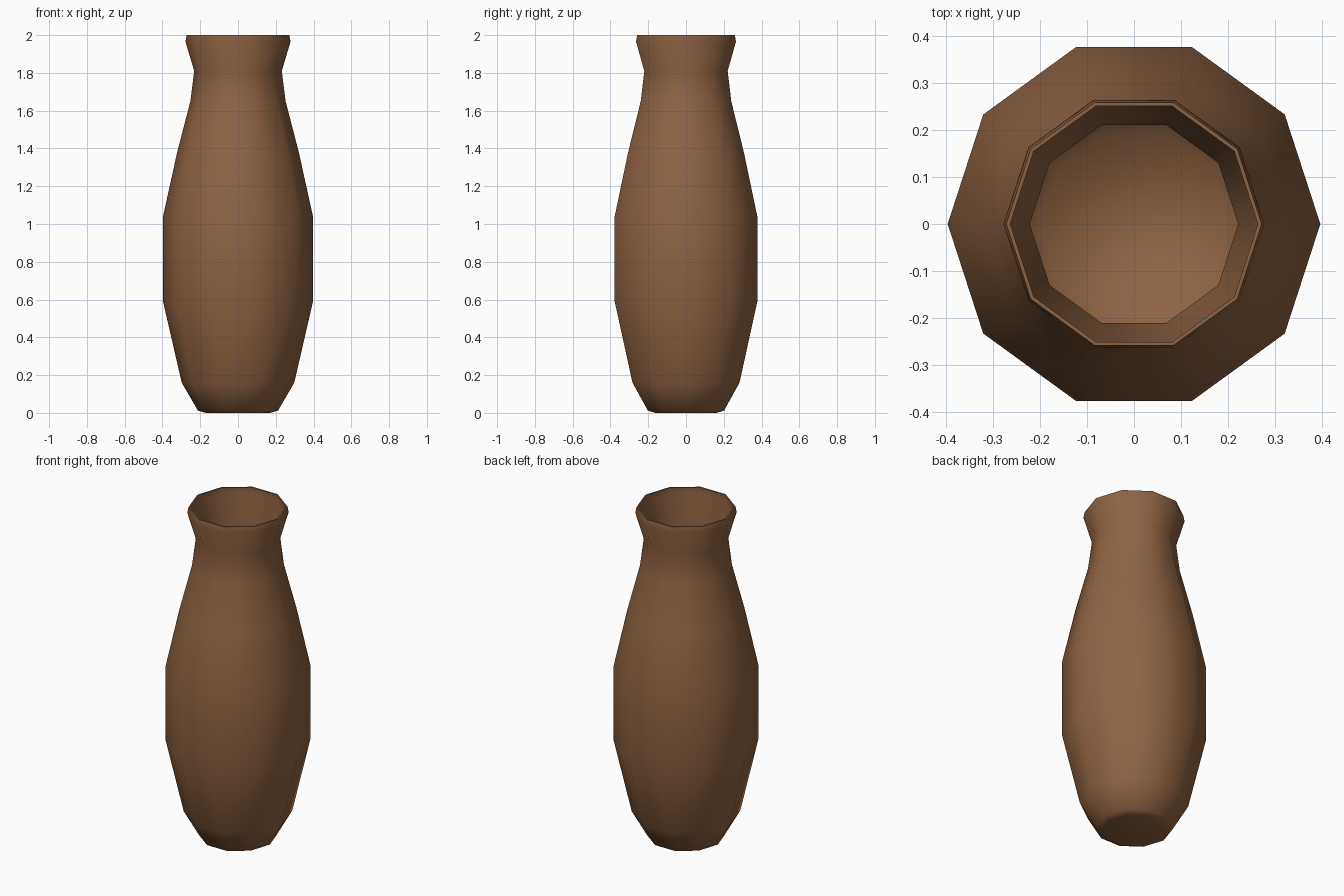
import bpy, bmesh, math

if "Cube" in bpy.data.objects:
    bpy.data.objects.remove(bpy.data.objects["Cube"])

SIDES = 10

# One brown clay colour
clay = bpy.data.materials.new("brown_clay")
clay.diffuse_color = (0.27, 0.125, 0.055, 1)
clay.use_nodes = True
clay.node_tree.nodes["Principled BSDF"].inputs["Base Color"].default_value = clay.diffuse_color

# Closed profile (radius, height): outer wall upward, then inner wall downward
outer = [(0.17, 0.0), (0.212, 0.012), (0.298, 0.16), (0.397, 0.59), (0.397, 1.04),
         (0.322, 1.38), (0.252, 1.65), (0.232, 1.81), (0.278, 1.965), (0.272, 2.0)]
inner = [(0.264, 2.0), (0.267, 1.965), (0.222, 1.81), (0.241, 1.65), (0.311, 1.38),
         (0.386, 1.04), (0.386, 0.59), (0.288, 0.165), (0.204, 0.024)]

bm = bmesh.new()
rings = []
for r, z in outer + inner:
    rings.append([bm.verts.new((r * math.cos(math.tau * i / SIDES),
                                r * math.sin(math.tau * i / SIDES), z))
                  for i in range(SIDES)])

# Walls
for a, b in zip(rings, rings[1:]):
    for i in range(SIDES):
        j = (i + 1) % SIDES
        bm.faces.new((a[i], a[j], b[j], b[i]))

# Base underside and inside floor
bm.faces.new(rings[0][::-1])
bm.faces.new(rings[-1])
bmesh.ops.recalc_face_normals(bm, faces=bm.faces)
for f in bm.faces:
    f.smooth = True

# Crisp rim edges
for e in bm.edges:
    if all(v.co.z > 1.99 for v in e.verts) and e.calc_face_angle(0) > 1.0:
        e.smooth = False

mesh = bpy.data.meshes.new("vase")
bm.to_mesh(mesh)
bm.free()
mesh.materials.append(clay)
bpy.context.collection.objects.link(bpy.data.objects.new("vase", mesh))
